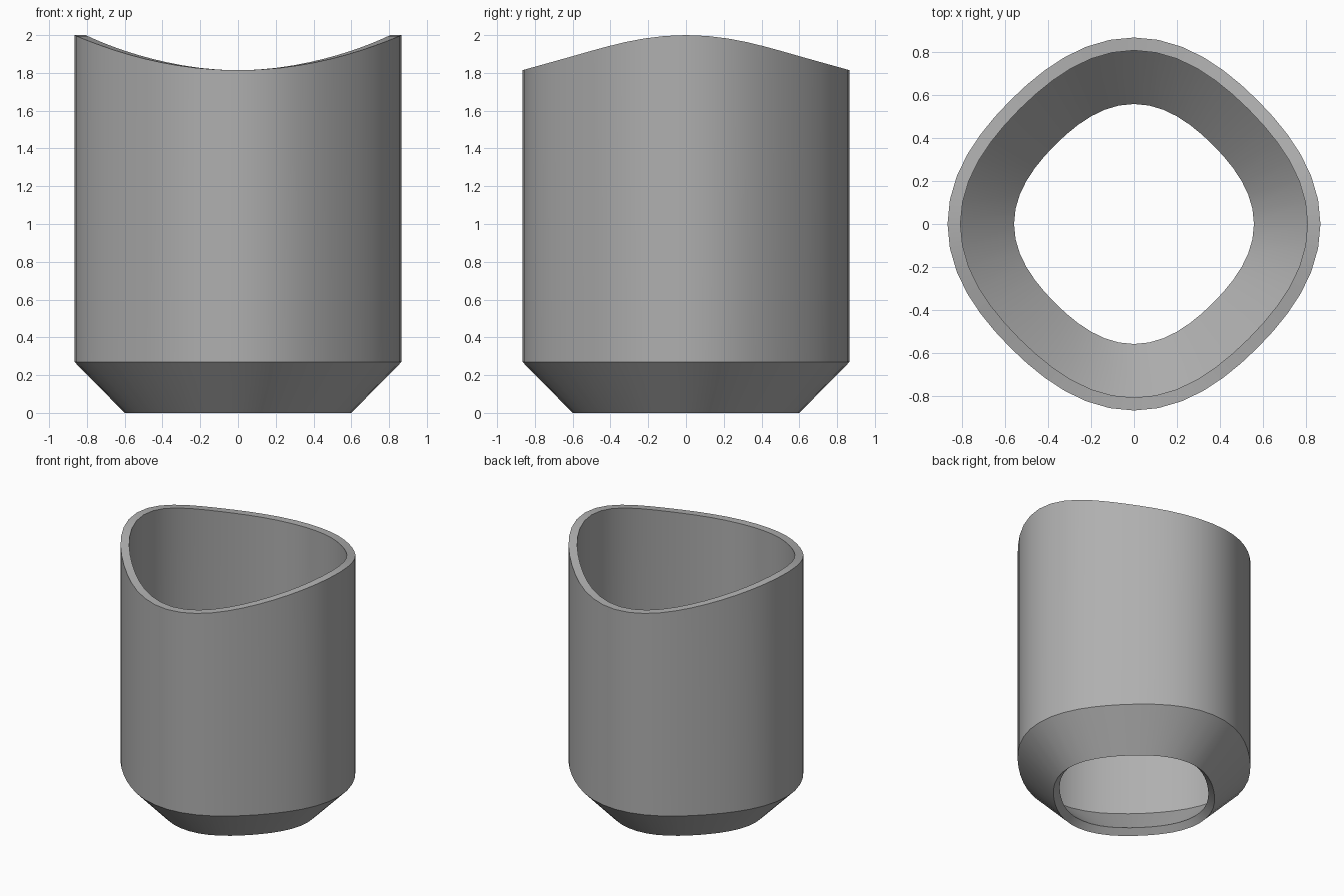
import bpy, bmesh
from math import cos, sin, pi

if "Cube" in bpy.data.objects:
    bpy.data.objects.remove(bpy.data.objects["Cube"])

SIDES = 48
BULGE = 0.032     # relative rounded-square swelling towards the axes
WALL = 0.06
REACH = 0.866     # outer half width


def ring(bm, reach, height):
    """Rounded-diamond loop; height is a function of x."""
    base = reach / (1 + BULGE)
    verts = []
    for i in range(SIDES):
        a = 2 * pi * i / SIDES
        r = base * (1 + BULGE * cos(4 * a))
        x = r * cos(a)
        verts.append(bm.verts.new((x, r * sin(a), height(x))))
    return verts


# Outer skin: tapered foot, straight wall, saddle-shaped rim
bm = bmesh.new()
rings = [
    ring(bm, 0.60, lambda x: 0.0),
    ring(bm, REACH, lambda x: 0.27),
    ring(bm, REACH, lambda x: 1.814 + 0.186 * (x / REACH) ** 2),
]
for low, high in zip(rings, rings[1:]):
    for i in range(SIDES):
        j = (i + 1) % SIDES
        bm.faces.new((low[i], low[j], high[j], high[i]))

mesh = bpy.data.meshes.new("open_sleeve")
bm.to_mesh(mesh)
bm.free()
sleeve = bpy.data.objects.new("open_sleeve", mesh)
bpy.context.collection.objects.link(sleeve)

# Dark grey finish
grey = bpy.data.materials.new("dark_grey")
grey.diffuse_color = (0.43, 0.43, 0.43, 1)
grey.use_nodes = True
grey.node_tree.nodes["Principled BSDF"].inputs["Base Color"].default_value = grey.diffuse_color
mesh.materials.append(grey)

# Wall thickness grows inwards, leaving both ends open
solid = sleeve.modifiers.new("wall", 'SOLIDIFY')
solid.thickness = WALL
solid.offset = -1

# Smooth sides with crisp rim and shoulder
bpy.context.view_layer.objects.active = sleeve
sleeve.select_set(True)
bpy.ops.object.modifier_apply(modifier="wall")
bpy.ops.object.shade_smooth_by_angle(angle=pi / 6)
